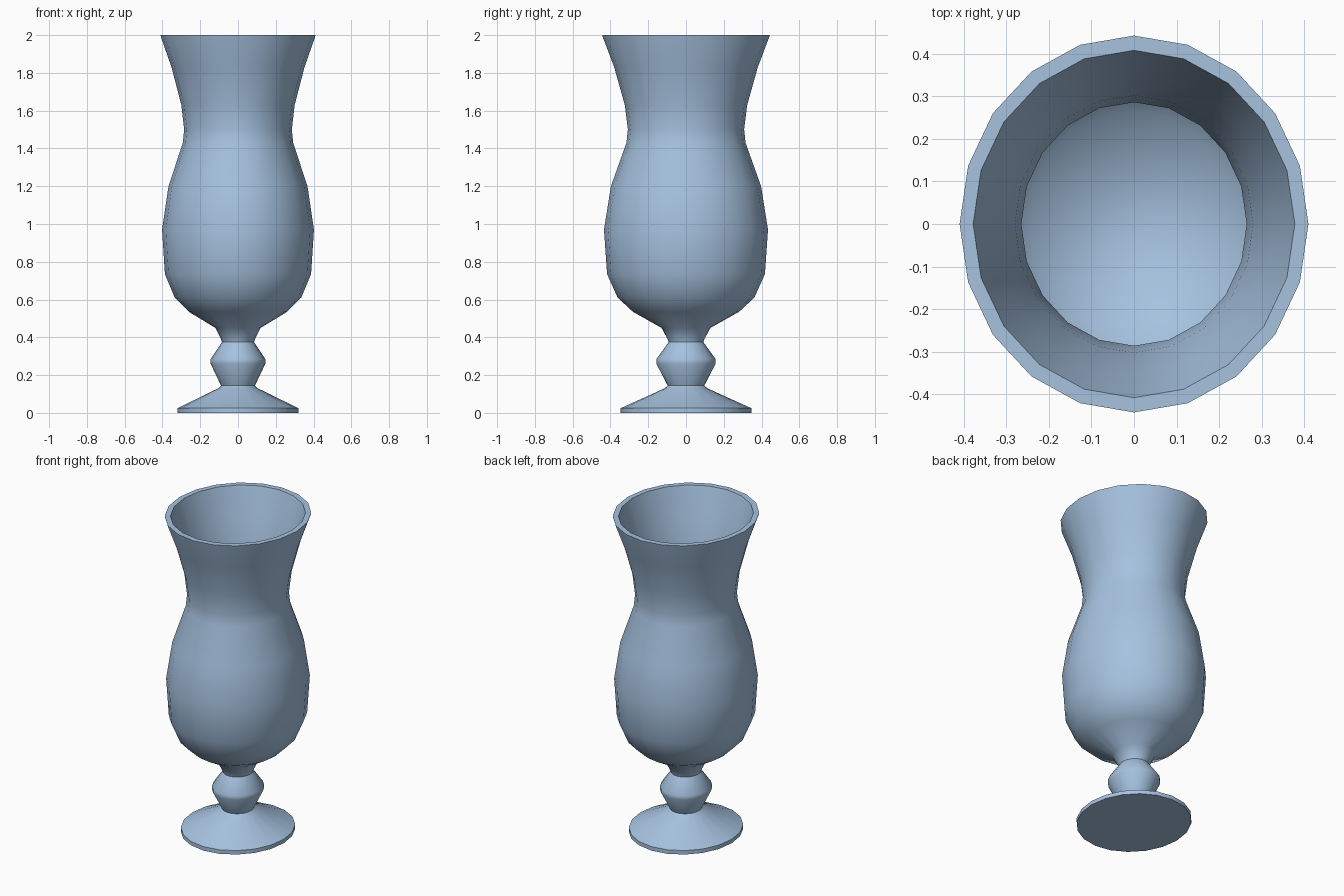
import bpy, bmesh, math

if "Cube" in bpy.data.objects:
    bpy.data.objects.remove(bpy.data.objects["Cube"])

SIDES = 20
Y_STRETCH = 1.08   # the glass is slightly oval

# Profile (x radius, z), from the underside, up the outside, then down the inside
foot_and_stem = [(0, 0), (0.32, 0), (0.32, 0.025), (0.105, 0.13), (0.09, 0.145),
                 (0.145, 0.26), (0.145, 0.285), (0.085, 0.375), (0.09, 0.39)]
bowl_outside = [(0.12, 0.45), (0.26, 0.535), (0.335, 0.61), (0.387, 0.735),
                (0.402, 0.97), (0.368, 1.20), (0.292, 1.43), (0.285, 1.50),
                (0.30, 1.63), (0.352, 1.83), (0.408, 1.99), (0.41, 2.0)]
bowl_inside = [(0.378, 2.0), (0.33, 1.83), (0.28, 1.63), (0.265, 1.50),
               (0.272, 1.43), (0.345, 1.20), (0.378, 0.97), (0.364, 0.745),
               (0.315, 0.63), (0.245, 0.56), (0.11, 0.48), (0, 0.47)]


def lathe(name, profile, material):
    bm = bmesh.new()
    rings = []
    for r, z in profile:
        count = SIDES if r > 0 else 1
        rings.append([bm.verts.new((r * math.cos(math.tau * i / SIDES),
                                    r * Y_STRETCH * math.sin(math.tau * i / SIDES), z))
                      for i in range(count)])
    for low, high in zip(rings, rings[1:]):
        for i in range(SIDES):
            j = (i + 1) % SIDES
            quad = [low[i % len(low)], low[j % len(low)],
                    high[j % len(high)], high[i % len(high)]]
            bm.faces.new(list(dict.fromkeys(quad)))
    bmesh.ops.recalc_face_normals(bm, faces=bm.faces[:])
    mesh = bpy.data.meshes.new(name)
    bm.to_mesh(mesh)
    bm.free()
    mesh.materials.append(material)
    obj = bpy.data.objects.new(name, mesh)
    bpy.context.collection.objects.link(obj)
    bpy.context.view_layer.objects.active = obj
    obj.select_set(True)
    bpy.ops.object.shade_smooth_by_angle(angle=math.radians(50))
    return obj


# Pale blue glass
glass = bpy.data.materials.new("pale_blue_glass")
glass.diffuse_color = (0.38, 0.54, 0.74, 1)
glass.use_nodes = True
glass.node_tree.nodes["Principled BSDF"].inputs["Base Color"].default_value = glass.diffuse_color

lathe("stemmed_glass", foot_and_stem + bowl_outside + bowl_inside, glass)
